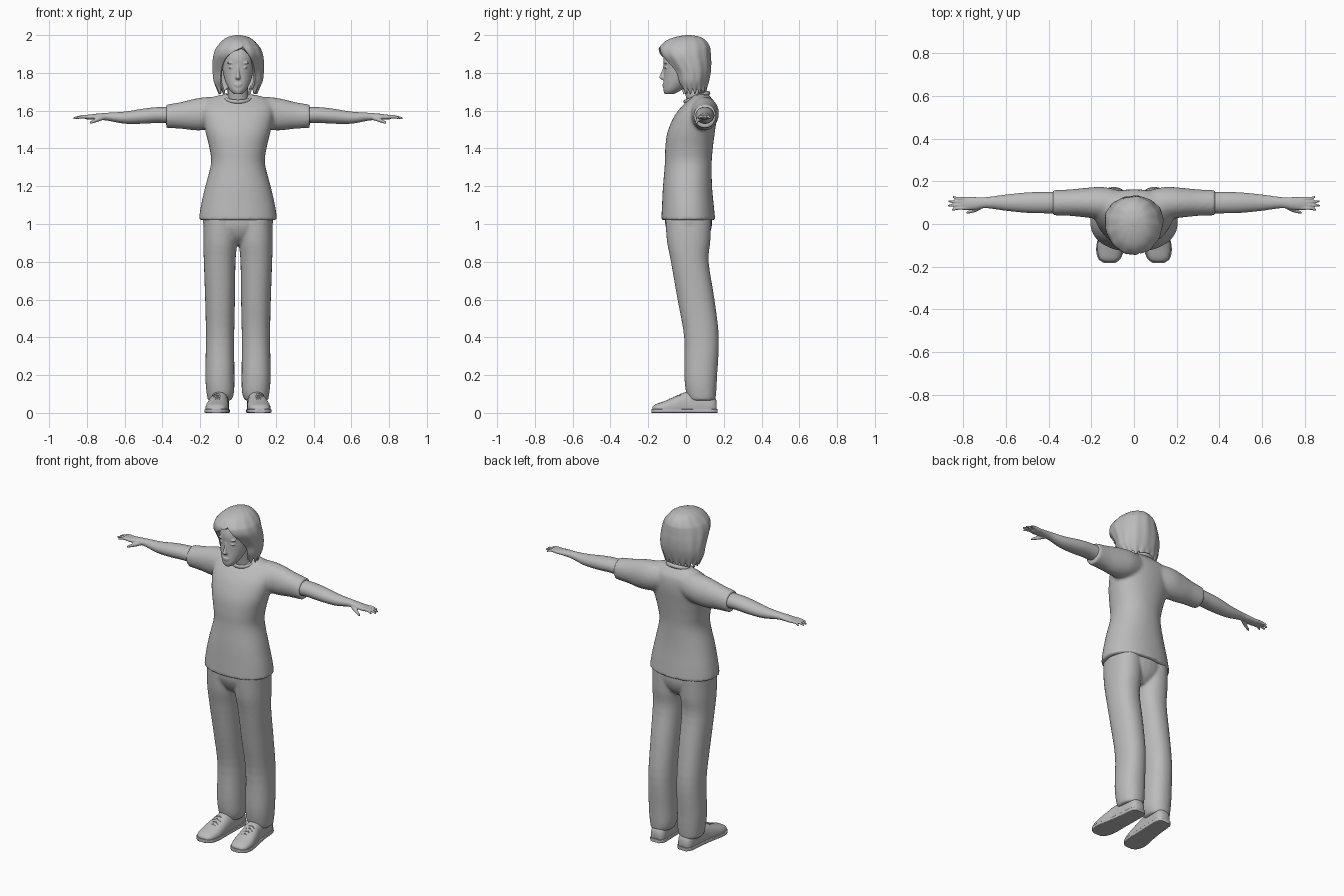
import bpy, bmesh
from math import sin, cos, pi, radians
from mathutils import Matrix, Vector

cube = bpy.data.objects.get("Cube")
if cube:
    bpy.data.objects.remove(cube)

grey = bpy.data.materials.new("plain_grey")
grey.use_nodes = True
grey.diffuse_color = (0.5, 0.5, 0.5, 1)
grey.node_tree.nodes["Principled BSDF"].inputs["Base Color"].default_value = (0.5, 0.5, 0.5, 1)


def refine(rings, steps=4):
    """Smoothly interpolate between the given rings."""
    out = []
    for i in range(len(rings) - 1):
        a, b = rings[max(i - 1, 0)], rings[i]
        c, d = rings[i + 1], rings[min(i + 2, len(rings) - 1)]
        for s in range(steps):
            t = s / steps
            out.append([q + (r - q) * t + t * (1 - t) * (
                (1 - t) * ((r - p) / 2 - (r - q)) + t * ((r - q) - (s2 - q) / 2))
                for p, q, r, s2 in zip(a, b, c, d)])
    return out + [list(rings[-1])]


def loft(bm, axis, rings, side=1, power=2.0, sides=28, floor=None):
    """Closed tube; each ring is position, centre pair, radius pair."""
    loops = []
    for t, c1, c2, r1, r2 in refine(rings):
        loop = []
        for k in range(sides):
            a = 2 * pi * k / sides
            u, v = cos(a), sin(a)
            u = c1 + r1 * abs(u) ** (2 / power) * (1 if u > 0 else -1)
            v = c2 + r2 * abs(v) ** (2 / power) * (1 if v > 0 else -1)
            x, y, z = {"x": (t, u, v), "y": (u, t, v), "z": (u, v, t)}[axis]
            if floor is not None:
                z = max(z, floor)
            loop.append(bm.verts.new((x * side, y, z)))
        loops.append(loop)
    for lo, hi in zip(loops, loops[1:]):
        for k in range(sides):
            n = (k + 1) % sides
            bm.faces.new((lo[k], lo[n], hi[n], hi[k]))
    bm.faces.new(loops[0])
    bm.faces.new(loops[-1])


def blob(bm, centre, size):
    """Ellipsoid."""
    mat = Matrix.Translation(centre) @ Matrix.Diagonal((*size, 1))
    bmesh.ops.create_uvsphere(bm, u_segments=16, v_segments=10, radius=1, matrix=mat)


def finish(bm, name, voxel=0, smooth=0, split=False):
    """Make the object; a voxel size fuses its parts into one skin."""
    bmesh.ops.recalc_face_normals(bm, faces=bm.faces)
    mesh = bpy.data.meshes.new(name)
    bm.to_mesh(mesh)
    bm.free()
    mesh.shade_smooth()
    mesh.materials.append(grey)
    obj = bpy.data.objects.new(name, mesh)
    bpy.context.collection.objects.link(obj)
    if voxel:
        mod = obj.modifiers.new("fuse", "REMESH")
        mod.mode, mod.voxel_size, mod.use_smooth_shade = "VOXEL", voxel, True
        mod = obj.modifiers.new("relax", "SMOOTH")
        mod.factor, mod.iterations = 0.5, smooth
    if split:
        obj.modifiers.new("edges", "EDGE_SPLIT").split_angle = radians(50)
    return obj


# Shirt: torso and both sleeves
bm = bmesh.new()
loft(bm, "z", [(1.02, 0, .012, .208, .143), (1.1, 0, .01, .196, .137), (1.2, 0, .008, .173, .13),
               (1.32, 0, .012, .143, .124), (1.4, 0, .016, .151, .126), (1.48, 0, .026, .17, .126),
               (1.55, 0, .044, .185, .117), (1.6, 0, .06, .19, .102), (1.64, 0, .075, .18, .08),
               (1.67, 0, .08, .14, .052), (1.685, 0, .08, .085, .04)], power=2.2, sides=40)
for s in (1, -1):
    loft(bm, "x", [(.04, .09, 1.6, .06, .07), (.14, .097, 1.588, .076, .086), (.22, .1, 1.58, .07, .085),
                   (.3, .1, 1.575, .062, .071), (.38, .1, 1.57, .06, .062)], s)
finish(bm, "shirt", .009, 5)

# Collar band
bm = bmesh.new()
tilt = Matrix.Translation((0, .058, 1.67)) @ Matrix.Rotation(radians(21), 4, "X")
grid = [[bm.verts.new(tilt @ Vector((cos(a) * (.071 + .009 * cos(b)), sin(a) * (.066 + .009 * cos(b)),
                                     .012 * sin(b))))
         for b in (2 * pi * j / 8 for j in range(8))] for a in (2 * pi * i / 32 for i in range(32))]
for i in range(32):
    for j in range(8):
        bm.faces.new((grid[i - 1][j - 1], grid[i][j - 1], grid[i][j], grid[i - 1][j]))
finish(bm, "collar")

# Trousers: hips and both legs
bm = bmesh.new()
loft(bm, "z", [(.89, 0, .02, .03, .06), (.93, 0, .017, .12, .1), (.99, 0, .014, .182, .123),
               (1.06, 0, .012, .18, .122)])
for s in (1, -1):
    loft(bm, "z", [(.065, .097, .085, .062, .07), (.11, .094, .08, .073, .08), (.2, .096, .078, .077, .087),
                   (.4, .095, .082, .075, .092), (.6, .095, .053, .079, .098), (.8, .097, .02, .084, .1),
                   (.91, .094, .014, .09, .115), (1.04, .093, .012, .088, .122)], s, power=2.2)
finish(bm, "trousers", .008, 4)

for s, label in ((1, "left"), (-1, "right")):
    # Forearm, palm, fingers and thumb
    bm = bmesh.new()
    loft(bm, "x", [(.32, .1, 1.575, .05, .045), (.42, .1, 1.577, .05, .042), (.5, .1, 1.571, .048, .04),
                   (.6, .1, 1.563, .038, .032), (.69, .1, 1.568, .026, .021), (.74, .097, 1.568, .029, .017),
                   (.79, .096, 1.566, .031, .013), (.81, .096, 1.566, .027, .01)], s)
    for i, tip in enumerate((.855, .872, .87, .85)):
        y = .074 + .015 * i
        spread = y + .006 * (i - 1.5)
        loft(bm, "x", [(.78, y, 1.566, .009, .01), (.825, y, 1.568, .008, .009),
                       (tip, spread, 1.559, .005, .006)], s, sides=10)
    loft(bm, "x", [(.71, .085, 1.563, .012, .012), (.745, .066, 1.552, .011, .012),
                   (.785, .053, 1.535, .006, .007)], s, sides=12)
    finish(bm, label + "_arm", .004, 3)

    # Shoe upper, with a thin sole
    bm = bmesh.new()
    loft(bm, "y", [(-.178, .115, .018, .025, .014), (-.16, .115, .022, .048, .024),
                   (-.11, .112, .024, .06, .04), (-.05, .106, .03, .057, .06), (0, .1, .036, .051, .074),
                   (.08, .095, .04, .048, .075), (.14, .092, .036, .044, .06),
                   (.162, .092, .03, .028, .035)], s, 2.4, floor=.004)
    finish(bm, label + "_shoe", split=True)
    bm = bmesh.new()
    loft(bm, "y", [(-.182, .115, .01, .028, .01), (-.16, .115, .01, .054, .01), (-.11, .112, .01, .065, .01),
                   (-.03, .104, .01, .058, .01), (.06, .096, .01, .052, .01), (.14, .092, .01, .048, .01),
                   (.167, .092, .01, .03, .01)], s, 8)
    finish(bm, label + "_sole", split=True)

    # Crossed laces
    bm = bmesh.new()
    for i in range(4):
        y = -.085 + .02 * i
        z = .071 + .009 * i
        for d in (1, -1):
            loft(bm, "x", [(.082, y - .008 * d, z - .006, .003, .003), (.108, y, z + .003, .003, .003),
                           (.134, y + .008 * d, z - .006, .003, .003)], s, sides=6)
    finish(bm, label + "_laces")

# Head with neck, nose, lips, eyes and brows
bm = bmesh.new()
loft(bm, "z", [(1.6, 0, .065, .056, .052), (1.7, 0, .046, .054, .052), (1.79, 0, .03, .056, .06)])
loft(bm, "z", [(1.688, 0, -.088, .022, .025), (1.708, 0, -.073, .043, .047), (1.74, 0, -.053, .061, .067),
               (1.78, 0, -.034, .075, .084), (1.83, 0, -.02, .084, .098), (1.88, 0, -.01, .088, .109),
               (1.93, 0, 0, .08, .1), (1.96, 0, 0, .045, .06)])
loft(bm, "z", [(1.764, 0, -.118, .009, .01), (1.774, 0, -.122, .014, .02), (1.79, 0, -.119, .01, .018),
               (1.82, 0, -.113, .007, .012), (1.85, 0, -.11, .008, .008)], sides=14)
for z, wide in ((1.739, .022), (1.73, .017)):
    blob(bm, (0, -.117, z), (wide, .008, .0045))
for s in (1, -1):
    blob(bm, (s * .034, -.106, 1.828), (.017, .008, .006))
    blob(bm, (s * .036, -.107, 1.853), (.023, .008, .006))
finish(bm, "head", .004, 2)

# Hair: shell open at the face; last two values are the opening's edge angles
rings = [(1.7, .035, .104, .07, 46, -46), (1.75, .03, .128, .09, 44, -46), (1.8, .028, .135, .102, 41, -42),
         (1.85, .012, .136, .121, 35, -36), (1.89, -.004, .132, .135, 27, -24),
         (1.92, -.008, .123, .137, 19, -4), (1.94, -.006, .112, .131, 13, 13),
         (1.97, 0, .085, .106, 13, 13), (1.99, .01, .054, .066, 13, 13), (2, .014, .012, .014, 13, 13)]
bm = bmesh.new()
rows, cols = [], 72
for n, (z, cy, rx, ry, plus, minus) in enumerate(refine(rings)):
    row = []
    start, end = radians(plus), 2 * pi + radians(min(minus, plus))
    for k in range(cols + 1):
        a = start + (end - start) * k / cols
        ripple = 1 + .012 * sin(13 * a)
        jag = .014 * sin(17 * a) * max(0, 1 - n / 4)
        row.append(bm.verts.new((rx * ripple * sin(a), cy - ry * ripple * cos(a), min(z, 2) + jag)))
    rows.append(row)
for lo, hi in zip(rows, rows[1:]):
    for k in range(cols):
        bm.faces.new((lo[k], lo[k + 1], hi[k + 1], hi[k]))
bm.faces.new(rows[-1])
bmesh.ops.remove_doubles(bm, verts=bm.verts, dist=.0002)
hair = finish(bm, "hair")
shell = hair.modifiers.new("thickness", "SOLIDIFY")
shell.thickness, shell.offset = .014, -1
hair.modifiers.new("edges", "EDGE_SPLIT").split_angle = radians(50)
